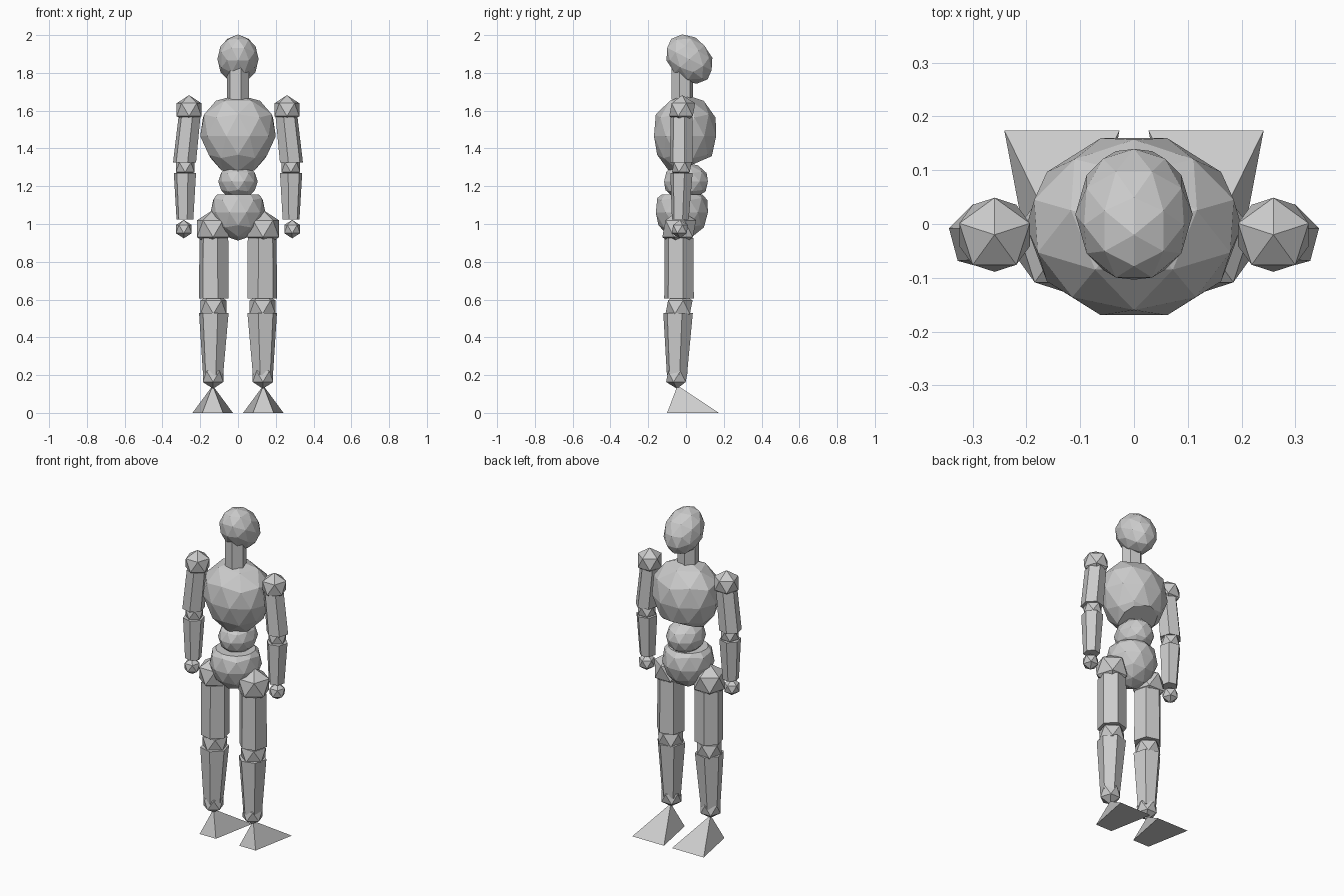
import bpy, bmesh, math
from mathutils import Vector, Matrix

if "Cube" in bpy.data.objects:
    bpy.data.objects.remove(bpy.data.objects["Cube"])

grey = bpy.data.materials.new("plain grey")
grey.diffuse_color = (0.6, 0.6, 0.6, 1)
grey.use_nodes = True
grey.node_tree.nodes["Principled BSDF"].inputs["Base Color"].default_value = grey.diffuse_color


def finish(name, bm):
    bmesh.ops.recalc_face_normals(bm, faces=bm.faces[:])
    me = bpy.data.meshes.new(name)
    bm.to_mesh(me)
    bm.free()
    me.materials.append(grey)
    ob = bpy.data.objects.new(name, me)
    bpy.context.collection.objects.link(ob)
    return ob


def ball(name, centre, radii, level=2, taper=(0, 0), tilt=0, cut=None):
    """Faceted ellipsoid; taper widens the top, cut = (point, normal) trims and caps it."""
    bm = bmesh.new()
    bmesh.ops.create_icosphere(bm, subdivisions=level, radius=1,
                               matrix=Matrix.Rotation(math.pi / 2, 4, 'Z'))
    rot = Matrix.Rotation(tilt, 3, 'X')
    for v in bm.verts:
        x, y, z = v.co
        p = Vector((x * radii[0] * (1 + taper[0] * z),
                    y * radii[1] * (1 + taper[1] * z), z * radii[2]))
        v.co = rot @ p + Vector(centre)
    if cut:
        geom = bm.verts[:] + bm.edges[:] + bm.faces[:]
        res = bmesh.ops.bisect_plane(bm, geom=geom, plane_co=cut[0],
                                     plane_no=cut[1], clear_outer=True)
        rim = [e for e in res["geom_cut"] if isinstance(e, bmesh.types.BMEdge)]
        bmesh.ops.contextual_create(bm, geom=rim)
    return finish(name, bm)


def loft(name, rings):
    """Capped solid through rings of points."""
    bm = bmesh.new()
    loops = [[bm.verts.new(p) for p in ring] for ring in rings]
    for a, b in zip(loops, loops[1:]):
        n = len(a)
        for i in range(n):
            bm.faces.new((a[i], a[(i + 1) % n], b[(i + 1) % n], b[i]))
    bm.faces.new(loops[0])
    bm.faces.new(loops[-1])
    return finish(name, bm)


def limb(name, top, bottom, r_top, r_bottom, side=-1, start=45):
    """Six-sided tapered limb, mirrored with side."""
    rings = []
    for (cx, cy, cz), r in ((top, r_top), (bottom, r_bottom)):
        rings.append([(-side * (cx + r * math.cos(math.radians(start + 60 * k))),
                       cy + r * math.sin(math.radians(start + 60 * k)), cz)
                      for k in range(6)])
    return loft(name, rings)


# Head and neck
ball("head", (0, 0.018, 1.873), (0.109, 0.112, 0.144), tilt=math.radians(42))
limb("neck", (0, -0.02, 1.85), (0, -0.02, 1.66), 0.06, 0.06)

# Rib cage, trimmed by a sloping plane underneath
ball("rib_cage", (0, -0.005, 1.465), (0.2, 0.173, 0.22), taper=(0.2, 0.1),
     cut=((0, 0.15, 1.365), (0, 0.40, -0.92)))

# Waist and pelvis
ball("waist", (0, 0, 1.225), (0.105, 0.122, 0.1))
ball("pelvis", (0, -0.022, 1.06), (0.145, 0.145, 0.148), taper=(0.15, 0.1),
     cut=((0, 0, 1.155), (0, 0, 1)))

for side, tag in ((-1, "left"), (1, "right")):
    # Joints: x distance, y, z, radius
    for name, x, y, z, r in (
            ("shoulder", 0.259, -0.02, 1.605, 0.077),
            ("elbow", 0.28, -0.022, 1.3, 0.058),
            ("hand", 0.287, -0.032, 0.973, 0.049),
            ("hip", 0.132, -0.036, 0.975, 0.1),
            ("knee", 0.13, -0.037, 0.56, 0.08),
            ("ankle", 0.132, -0.048, 0.192, 0.064)):
        ball(f"{tag}_{name}", (side * x, y, z), (r, r, r), level=1)

    # Arms and legs
    for name, top, bottom, ra, rb in (
            ("upper_arm", (-0.257, -0.024, 1.567), (-0.283, -0.024, 1.325), 0.06, 0.063),
            ("forearm", (-0.281, -0.024, 1.27), (-0.281, -0.03, 1.025), 0.061, 0.046),
            ("thigh", (-0.128, -0.037, 0.925), (-0.128, -0.037, 0.605), 0.079, 0.081),
            ("shin", (-0.128, -0.042, 0.53), (-0.132, -0.048, 0.2), 0.081, 0.055)):
        limb(f"{tag}_{name}", top, bottom, ra, rb, side)

    # Wedge-shaped foot: wide toe edge, narrow heel, pointed top
    cx = side * 0.134
    base = [(cx - 0.107, 0.174, 0), (cx + 0.107, 0.174, 0),
            (cx + 0.055, -0.1, 0), (cx - 0.055, -0.1, 0)]
    bm = bmesh.new()
    b = [bm.verts.new(p) for p in base]
    apex = bm.verts.new((cx, -0.045, 0.145))
    bm.faces.new(b)
    for i in range(4):
        bm.faces.new((b[i], b[(i + 1) % 4], apex))
    finish(f"{tag}_foot", bm)
